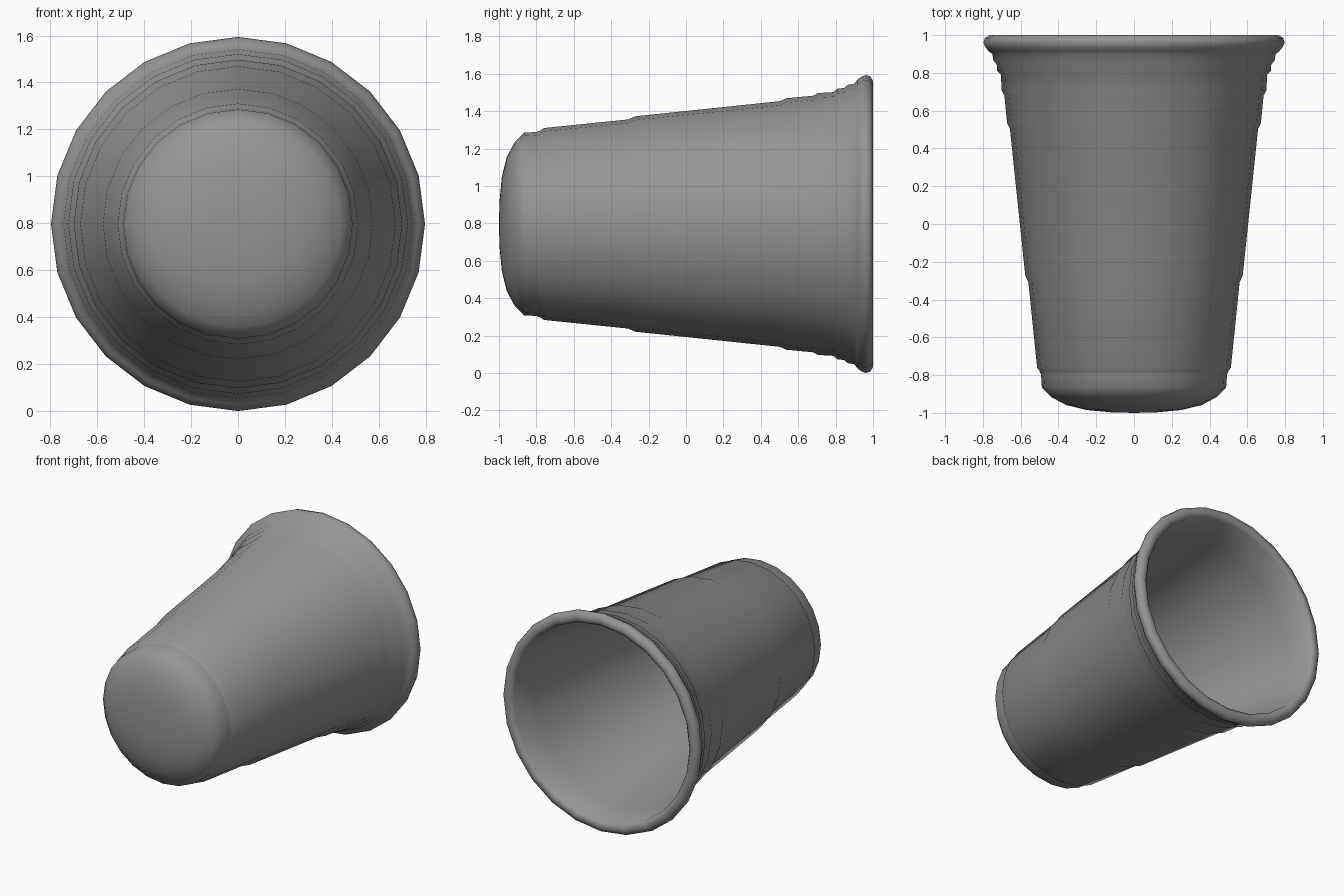
import bpy, bmesh, math
from mathutils import Vector

cube = bpy.data.objects.get("Cube")
if cube:
    bpy.data.objects.remove(cube, do_unlink=True)

SIDES = 24
RADIUS = 0.797

grey = bpy.data.materials.new("grey_plastic")
grey.use_nodes = True
colour = (0.3, 0.3, 0.3, 1)
grey.diffuse_color = colour
grey.node_tree.nodes["Principled BSDF"].inputs["Base Color"].default_value = colour

# Profiles are (radius, y): the domed base first, then the stepped wall and rolled rim
base = [(0, -1), (0.12, -0.997), (0.25, -0.985), (0.36, -0.958), (0.44, -0.915), (0.488, -0.865)]
wall = [(0.492, -0.80), (0.499, -0.78), (0.513, -0.76), (0.559, -0.31), (0.576, -0.27),
        (0.657, 0.505), (0.672, 0.535), (0.686, 0.68), (0.70, 0.705), (0.705, 0.79),
        (0.724, 0.81), (0.727, 0.845), (0.744, 0.865), (0.75, 0.90), (0.77, 0.915)]
rim = [(0.788, 0.938), (RADIUS, 0.96), (0.79, 0.985), (0.765, 1), (0.735, 1)]
# Smooth inner wall down to the floor
inside = [(0.715, 0.98), (0.69, 0.78), (0.645, 0.50), (0.56, -0.29), (0.50, -0.76),
          (0.475, -0.86), (0.42, -0.905), (0.25, -0.97), (0, -0.985)]


def lathe(name, profile):
    """Revolve a profile about the y axis."""
    bm = bmesh.new()
    verts = [bm.verts.new((r, y, 0)) for r, y in profile]
    edges = [bm.edges.new(pair) for pair in zip(verts, verts[1:])]
    bmesh.ops.spin(bm, geom=verts + edges, cent=(0, 0, 0), axis=(0, 1, 0),
                   angle=math.tau, steps=SIDES, use_merge=False)
    bmesh.ops.remove_doubles(bm, verts=bm.verts[:], dist=0.0005)
    bmesh.ops.recalc_face_normals(bm, faces=bm.faces[:])
    bmesh.ops.translate(bm, verts=bm.verts[:], vec=Vector((0, 0, RADIUS)))
    mesh = bpy.data.meshes.new(name)
    bm.to_mesh(mesh)
    bm.free()
    mesh.materials.append(grey)
    obj = bpy.data.objects.new(name, mesh)
    bpy.context.collection.objects.link(obj)
    return obj


# Cup lying on its side, opening towards the back
cup = lathe("cup", base + wall + rim + inside)
bpy.ops.object.select_all(action="DESELECT")
cup.select_set(True)
bpy.context.view_layer.objects.active = cup
bpy.ops.object.shade_smooth_by_angle(angle=math.radians(50))
